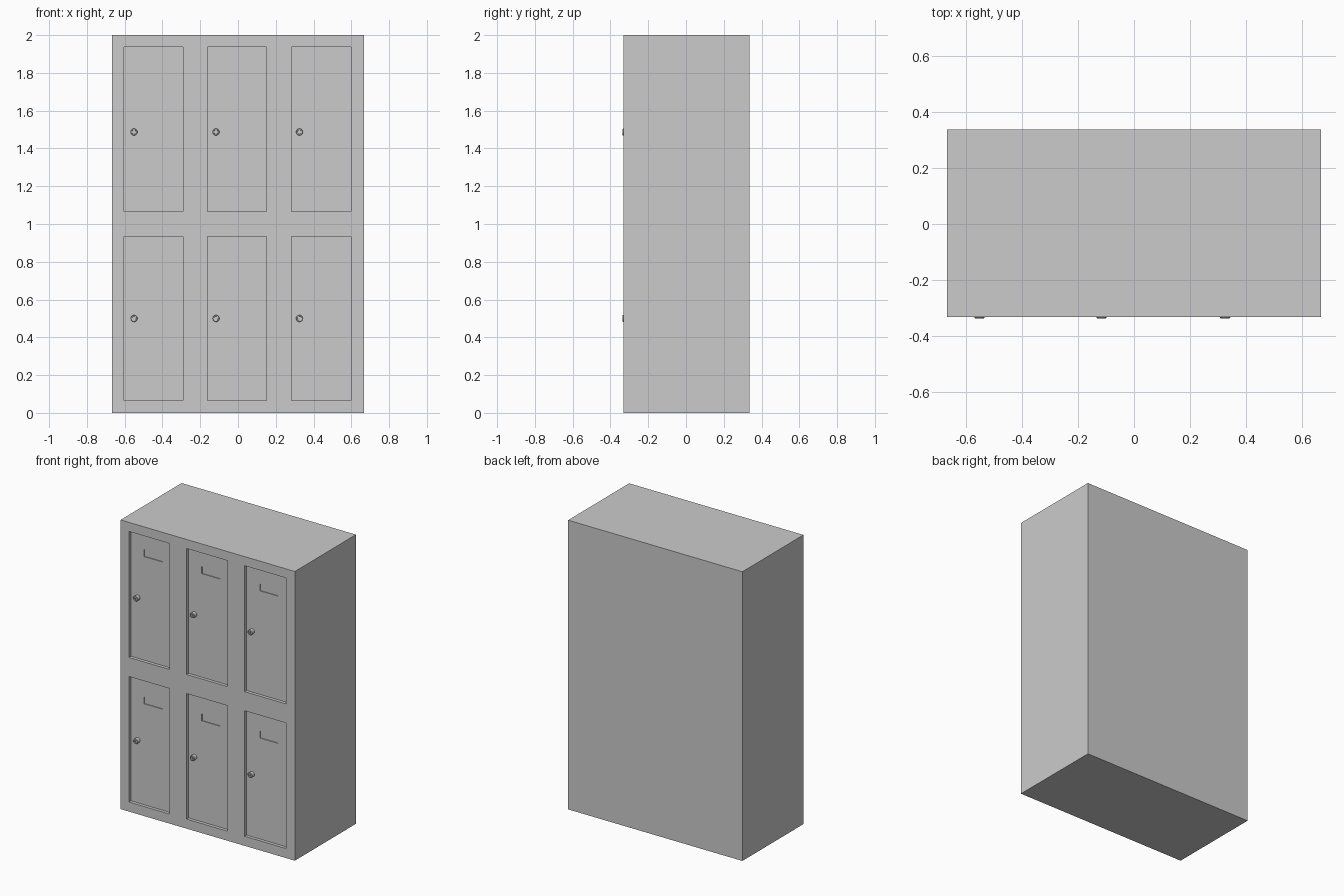
import bpy, bmesh, math
from mathutils import Matrix

if "Cube" in bpy.data.objects:
    bpy.data.objects.remove(bpy.data.objects["Cube"])

FRONT, BACK = -0.331, 0.336
RECESS = 0.022
FLOOR = FRONT + RECESS
DOOR_X = [(-0.603, -0.291), (-0.161, 0.151), (0.283, 0.598)]
DOOR_Z = [(0.066, 0.934), (1.066, 1.937)]
LOCK_X = [-0.55, -0.116, 0.325]
LOCK_Z = [0.50, 1.487]
LABEL_TOP = [0.812, 1.83]


def boxes(name, bounds):
    """One object made of axis-aligned boxes given as (min, max) corners."""
    bm = bmesh.new()
    for lo, hi in bounds:
        size = [b - a for a, b in zip(lo, hi)]
        mid = [(a + b) / 2 for a, b in zip(lo, hi)]
        bmesh.ops.create_cube(bm, size=1, matrix=Matrix.Translation(mid) @ Matrix.Diagonal((*size, 1)))
    return finish(name, bm)


def finish(name, bm):
    mesh = bpy.data.meshes.new(name)
    bm.to_mesh(mesh)
    bm.free()
    obj = bpy.data.objects.new(name, mesh)
    bpy.context.collection.objects.link(obj)
    return obj


def carve(target, cutter):
    mod = target.modifiers.new("carve", 'BOOLEAN')
    mod.operation, mod.solver, mod.object = 'DIFFERENCE', 'EXACT', cutter
    bpy.context.view_layer.objects.active = target
    bpy.ops.object.modifier_apply(modifier=mod.name)
    bpy.data.objects.remove(cutter)


# Cabinet body with six recessed doors
cabinet = boxes("locker_cabinet", [((-0.6667, FRONT, 0), (0.6667, BACK, 2))])
carve(cabinet, boxes("door_cutter", [
    ((x0, FRONT - 0.1, z0), (x1, FLOOR, z1)) for x0, x1 in DOOR_X for z0, z1 in DOOR_Z]))

# Shallow label pocket on each door
carve(cabinet, boxes("label_cutter", [
    ((x0 + 0.10, FLOOR - 0.01, top - 0.048), (x0 + 0.24, FLOOR + 0.006, top))
    for x0, _ in DOOR_X for top in LABEL_TOP]))


def lock(name, x, z):
    """Turned lock cylinder with a dished face and a key bar."""
    bm = bmesh.new()
    tip = -0.336
    profile = [(0.018, FLOOR + 0.003), (0.018, tip + 0.002), (0.016, tip),
               (0.012, tip), (0.011, tip + 0.005), (0, tip + 0.005)]
    verts = [bm.verts.new((r, y, 0)) for r, y in profile]
    edges = [bm.edges.new(pair) for pair in zip(verts, verts[1:])]
    bmesh.ops.spin(bm, geom=verts + edges, axis=(0, 1, 0), cent=(0, 0, 0),
                   angle=math.tau, steps=24)
    bmesh.ops.remove_doubles(bm, verts=bm.verts, dist=1e-5)
    bmesh.ops.recalc_face_normals(bm, faces=bm.faces)
    bmesh.ops.create_cube(bm, size=1, matrix=Matrix.Translation((0, tip + 0.004, 0))
                          @ Matrix.Diagonal((0.004, 0.006, 0.015, 1)))
    obj = finish(name, bm)
    obj.location = (x, 0, z)
    bpy.ops.object.select_all(action='DESELECT')
    obj.select_set(True)
    bpy.context.view_layer.objects.active = obj
    bpy.ops.object.shade_smooth_by_angle(angle=math.radians(30))


# Locks
for row, z in zip(("lower", "upper"), LOCK_Z):
    for col, x in zip(("left", "middle", "right"), LOCK_X):
        lock(f"{row}_{col}_lock", x, z)
